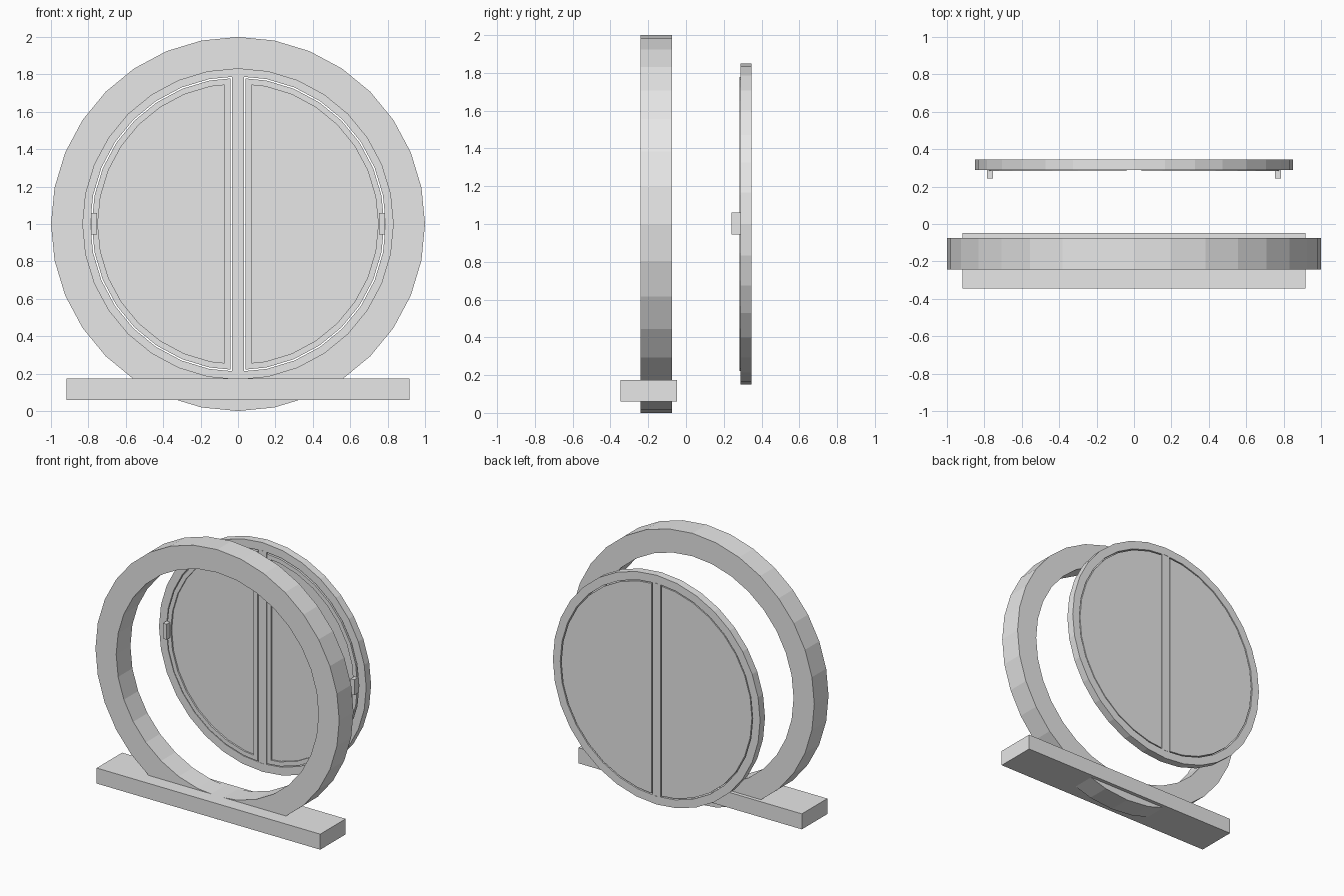
import bpy, bmesh, math

cube = bpy.data.objects.get("Cube")
if cube:
    bpy.data.objects.remove(cube, do_unlink=True)

SIDES = 32
CENTRE_Z = 1.0
STEP = 2 * math.pi / SIDES

grey = bpy.data.materials.new("light_grey")
grey.use_nodes = True
grey.diffuse_color = (0.8, 0.8, 0.8, 1)
grey.node_tree.nodes["Principled BSDF"].inputs["Base Color"].default_value = (0.8, 0.8, 0.8, 1)


def finish(name, bm):
    bmesh.ops.recalc_face_normals(bm, faces=bm.faces)
    mesh = bpy.data.meshes.new(name)
    bm.to_mesh(mesh)
    bm.free()
    mesh.materials.append(grey)
    obj = bpy.data.objects.new(name, mesh)
    bpy.context.collection.objects.link(obj)
    return obj


def add_box(name, x, y, z):
    bm = bmesh.new()
    bmesh.ops.create_cube(bm, size=1)
    for v in bm.verts:
        v.co = [(lo + hi) / 2 + c * (hi - lo) for c, (lo, hi) in zip(v.co, (x, y, z))]
    return finish(name, bm)


def circle(radius):
    return [(radius * math.sin(i * STEP), radius * math.cos(i * STEP)) for i in range(SIDES)]


def half_disc(radius, x0):
    """Half circle cut by a vertical line at x0."""
    top = radius - x0 * math.tan(STEP / 2)
    arc = [p for p in circle(radius) if p[0] > x0]
    return [(x0, top)] + arc + [(x0, -top)]


def loop(bm, outline, y, side=1):
    return [bm.verts.new((side * x, y, CENTRE_Z + z)) for x, z in outline]


def bridge(bm, a, b):
    for i in range(len(a)):
        j = (i + 1) % len(a)
        bm.faces.new((a[i], a[j], b[j], b[i]))


def add_ring(name, outer, inner, front, back):
    bm = bmesh.new()
    loops = [loop(bm, circle(r), y) for r, y in
             ((outer, front), (outer, back), (inner, back), (inner, front))]
    for i in range(4):
        bridge(bm, loops[i], loops[(i + 1) % 4])
    return finish(name, bm)


def add_sash(name, side):
    """Half-round leaf with a raised rim around a recessed panel."""
    bm = bmesh.new()
    outer, inner = half_disc(0.782, 0.04), half_disc(0.75, 0.072)
    back = loop(bm, outer, 0.345, side)
    front = loop(bm, outer, 0.283, side)
    rim = loop(bm, inner, 0.283, side)
    panel = loop(bm, inner, 0.295, side)
    for a, b in ((back, front), (front, rim), (rim, panel)):
        bridge(bm, a, b)
    bm.faces.new(back)
    bm.faces.new(panel)
    return finish(name, bm)


# Standing ring on its foot
add_ring("outer_ring", 1.0, 0.83, -0.242, -0.075)
add_box("base", (-0.917, 0.917), (-0.346, -0.048), (0.06, 0.175))

# Round frame with its centre bar
add_ring("window_frame", 0.85, 0.79, 0.288, 0.346)
add_box("centre_bar", (-0.033, 0.033), (0.288, 0.346), (0.212, 1.788))

# Two leaves, each with a handle at its outer edge
for side, label in ((1, "left"), (-1, "right")):
    add_sash(label + "_sash", side)
    xs = sorted((side * 0.755, side * 0.785))
    add_box(label + "_handle", xs, (0.242, 0.288), (0.945, 1.06))
